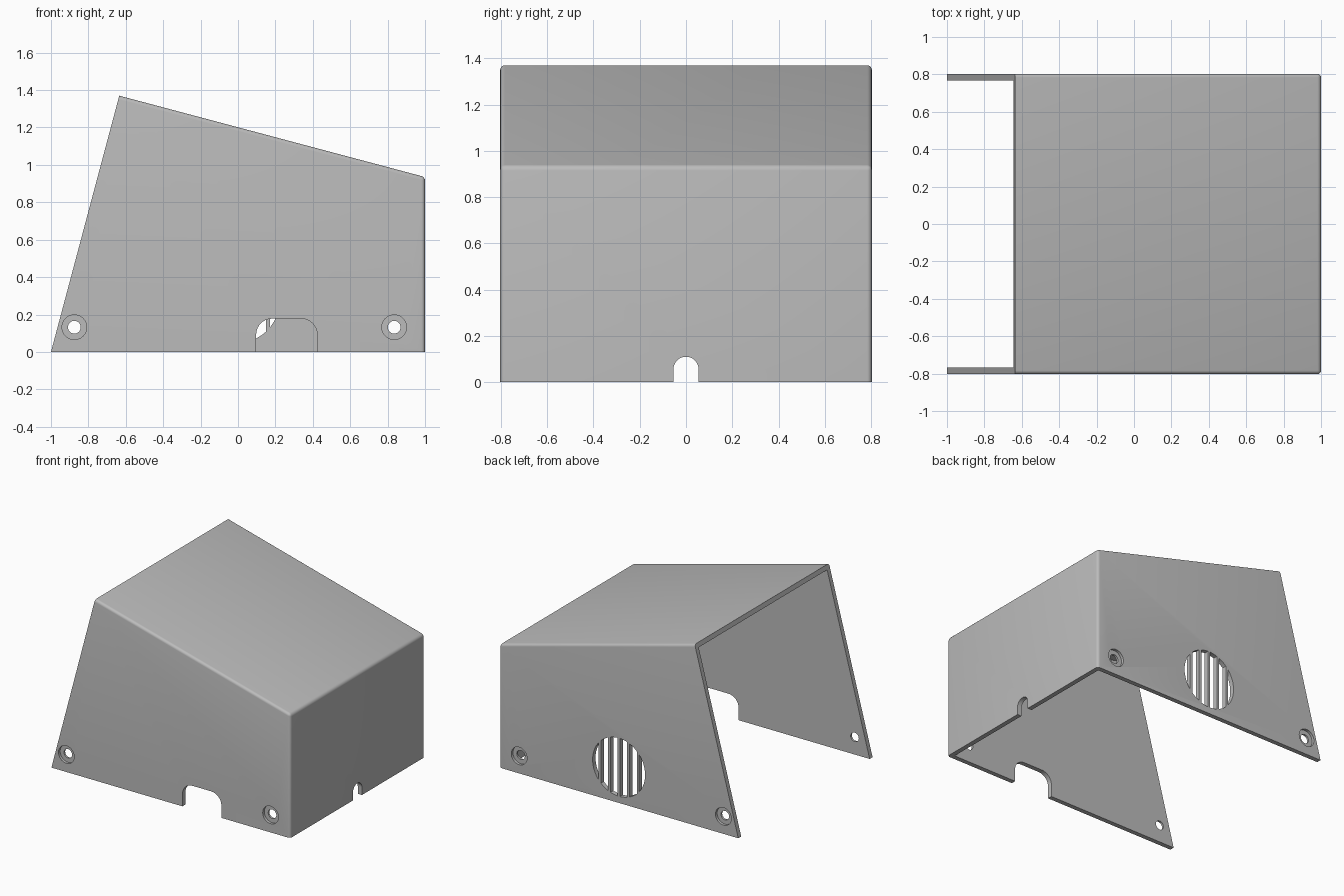
import bpy, bmesh
from math import sin, cos, pi, sqrt

cube = bpy.data.objects.get("Cube")
if cube:
    bpy.data.objects.remove(cube, do_unlink=True)

HALF = 0.803      # half width across y
WALL = 0.035      # shell thickness

grey = bpy.data.materials.new("light_grey")
grey.use_nodes = True
colour = (0.5, 0.5, 0.5, 1)
grey.diffuse_color = colour
grey.node_tree.nodes["Principled BSDF"].inputs["Base Color"].default_value = colour


def prism(name, outline, start, end, axis="y", bevel_rule=None):
    """Extrude a 2D outline (horizontal, z) along y or x."""
    bm = bmesh.new()

    def place(p, d):
        return (p[0], d, p[1]) if axis == "y" else (d, p[0], p[1])

    rings = [[bm.verts.new(place(p, d)) for p in outline] for d in (start, end)]
    count = len(outline)
    bm.faces.new(rings[0])
    bm.faces.new(rings[1][::-1])
    for i in range(count):
        j = (i + 1) % count
        bm.faces.new((rings[0][i], rings[1][i], rings[1][j], rings[0][j]))
    bmesh.ops.recalc_face_normals(bm, faces=bm.faces)
    if bevel_rule:
        edges = [e for e in bm.edges if bevel_rule(e)]
        bmesh.ops.bevel(bm, geom=edges, offset=0.02, segments=4, profile=0.5,
                        affect="EDGES")
    mesh = bpy.data.meshes.new(name)
    bm.to_mesh(mesh)
    bm.free()
    mesh.materials.append(grey)
    obj = bpy.data.objects.new(name, mesh)
    bpy.context.collection.objects.link(obj)
    return obj


def arc(cx, cz, r, a0, a1, steps):
    return [(cx + r * cos(a0 + (a1 - a0) * i / steps),
             cz + r * sin(a0 + (a1 - a0) * i / steps)) for i in range(steps + 1)]


def circle(cx, cz, r, steps=40):
    return arc(cx, cz, r, 0, 2 * pi, steps)[:-1]


def archway(left, right, top, r):
    """Doorway outline with rounded upper corners, open below the base."""
    return ([(left, -0.1), (right, -0.1)]
            + arc(right - r, top - r, r, 0, pi / 2, 8)
            + arc(left + r, top - r, r, pi / 2, pi, 8))


def cut(target, cutter):
    mod = target.modifiers.new("cut", "BOOLEAN")
    mod.operation = "DIFFERENCE"
    mod.solver = "EXACT"
    mod.object = cutter
    bpy.context.view_layer.objects.active = target
    bpy.ops.object.modifier_apply(modifier=mod.name)
    bpy.data.objects.remove(cutter, do_unlink=True)


# Outer body, rounded only along the closed sides
def closed_edge(edge):
    a, b = (v.co for v in edge.verts)
    lengthwise = abs(a.y - b.y) < 0.01
    sloped_top = lengthwise and min(a.z, b.z) > 0.5
    right_post = lengthwise and min(a.x, b.x) > 0.9
    right_ridge = not lengthwise and a.x > 0.9 and a.z > 0.5
    return sloped_top or right_post or right_ridge


cover = prism("cover_shell", [(-1, 0), (1, 0), (1, 0.935), (-0.635, 1.37)],
              -HALF, HALF, bevel_rule=closed_edge)

# Hollow interior, open underneath and at the slanted end
slope = (0.935 - 1.37) / 1.635
drop = WALL * sqrt(1 + slope * slope)


def ceiling(x):
    return 0.935 + slope * (x - 1) - drop


inner = 1 - WALL
cut(cover, prism("hollow_cutter",
                 [(-1.3, -0.2), (inner, -0.2), (inner, ceiling(inner)), (-1.3, ceiling(-1.3))],
                 WALL - HALF, HALF - WALL))

# Cable openings in the front and right walls
cut(cover, prism("front_opening_cutter", archway(0.097, 0.423, 0.178, 0.085), -0.9, -0.7))
cut(cover, prism("side_opening_cutter", archway(-0.054, 0.054, 0.11, 0.0535), 0.9, 1.1, "x"))

# Counterbored screw holes on both walls
for x in (-0.875, 0.835):
    for side in (-1, 1):
        cut(cover, prism("screw_hole_cutter", circle(x, 0.132, 0.034), side * 0.7, side * 0.9))
        cut(cover, prism("screw_recess_cutter", circle(x, 0.132, 0.066),
                         side * (HALF - 0.02), side * 0.9))

# Round vent in the back wall, cut as vertical slots
VENT_R, VENT_Z, PITCH, SLAT = 0.22, 0.27, 0.08, 0.02
for i in range(-3, 3):
    left = max(i * PITCH + SLAT / 2, 0.001 - VENT_R)
    right = min((i + 1) * PITCH - SLAT / 2, VENT_R - 0.001)
    xs = [left + (right - left) * k / 8 for k in range(9)]
    upper = [(x, VENT_Z + sqrt(VENT_R ** 2 - x * x)) for x in xs]
    lower = [(x, VENT_Z - sqrt(VENT_R ** 2 - x * x)) for x in reversed(xs)]
    cut(cover, prism("vent_slot_cutter", upper + lower, 0.7, 0.9))

# Smooth the rounded edges while keeping the panels crisp
bpy.ops.object.select_all(action="DESELECT")
cover.select_set(True)
bpy.context.view_layer.objects.active = cover
bpy.ops.object.shade_smooth_by_angle(angle=0.55)
